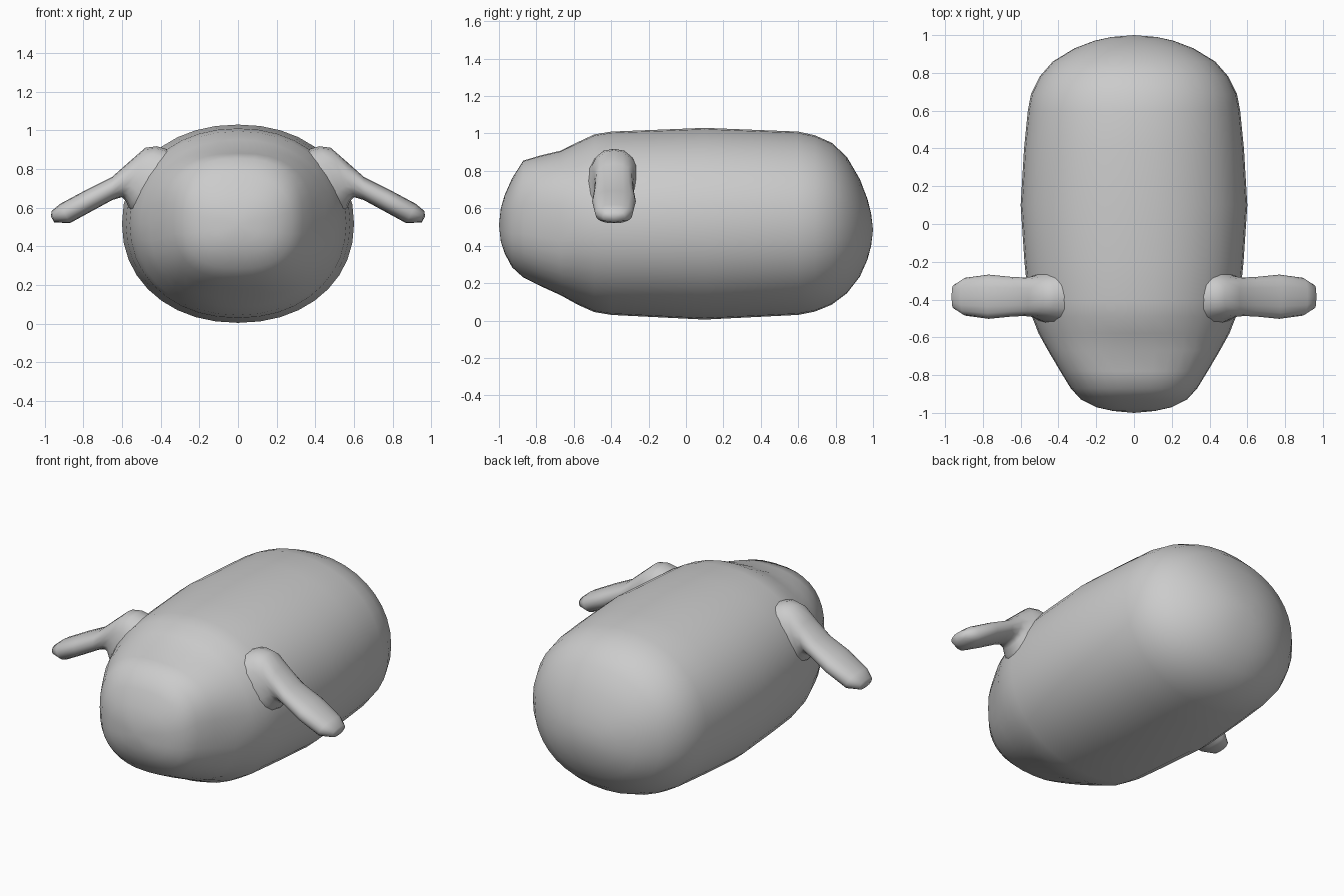
import bpy, bmesh, math
from mathutils import Vector

if "Cube" in bpy.data.objects:
    bpy.data.objects.remove(bpy.data.objects["Cube"])


def sgn_pow(v, e):
    return math.copysign(abs(v) ** e, v)


def loft(name, rings, cap_start=None, cap_end=None):
    """Skin a list of point rings; optional pole points close the ends."""
    bm = bmesh.new()
    loops = [[bm.verts.new(p) for p in r] for r in rings]
    n = len(loops[0])
    for a, b in zip(loops, loops[1:]):
        for i in range(n):
            j = (i + 1) % n
            bm.faces.new((a[i], a[j], b[j], b[i]))
    for pole, loop in ((cap_start, loops[0]), (cap_end, loops[-1])):
        if pole is not None:
            v = bm.verts.new(pole)
            for i in range(n):
                bm.faces.new((loop[i], loop[(i + 1) % n], v))
    bmesh.ops.recalc_face_normals(bm, faces=bm.faces)
    mesh = bpy.data.meshes.new(name)
    bm.to_mesh(mesh)
    bm.free()
    for p in mesh.polygons:
        p.use_smooth = True
    ob = bpy.data.objects.new(name, mesh)
    bpy.context.collection.objects.link(ob)
    return ob


# Body: y, half width, bottom z, top z
sections = [
    (-0.99, 0.11, 0.42, 0.60), (-0.97, 0.20, 0.36, 0.67),
    (-0.93, 0.28, 0.285, 0.76), (-0.87, 0.335, 0.23, 0.855),
    (-0.78, 0.39, 0.185, 0.882), (-0.67, 0.455, 0.135, 0.908),
    (-0.58, 0.505, 0.085, 0.953), (-0.49, 0.54, 0.045, 0.995),
    (-0.40, 0.56, 0.03, 1.01), (-0.20, 0.58, 0.02, 1.018),
    (0.10, 0.60, 0.005, 1.03), (0.40, 0.582, 0.02, 1.018),
    (0.60, 0.562, 0.03, 1.01), (0.69, 0.545, 0.048, 0.99),
    (0.78, 0.50, 0.085, 0.95), (0.86, 0.43, 0.145, 0.875),
    (0.93, 0.315, 0.235, 0.755), (0.97, 0.21, 0.325, 0.65),
    (0.99, 0.12, 0.40, 0.57),
]
SIDES = 36
body_rings = []
for y, w, lo, hi in sections:
    cz, h = (lo + hi) / 2, (hi - lo) / 2
    e = 2 / (2.5 if y < -0.6 else 2.12)
    body_rings.append([
        Vector((w * sgn_pow(math.cos(t), e), y, cz + h * sgn_pow(math.sin(t), e)))
        for t in (2 * math.pi * i / SIDES for i in range(SIDES))])
body = loft("body", body_rings, (0, -1, 0.51), (0, 1, 0.485))

# Ears: top (x, z), bottom (x, z), half width along y
ear_sections = [
    (0.34, 0.895, 0.53, 0.57, 0.15), (0.42, 0.918, 0.565, 0.60, 0.125),
    (0.48, 0.91, 0.58, 0.635, 0.108), (0.56, 0.84, 0.60, 0.655, 0.102),
    (0.65, 0.76, 0.65, 0.64, 0.105), (0.78, 0.695, 0.76, 0.58, 0.117),
    (0.92, 0.62, 0.87, 0.52, 0.10), (0.965, 0.582, 0.95, 0.525, 0.06),
]
ear_rings = []
for tx, tz, bx, bz, hw in ear_sections:
    top, bot = Vector((tx, -0.385, tz)), Vector((bx, -0.385, bz))
    mid, half = (top + bot) / 2, (top - bot) / 2
    ear_rings.append([
        mid + half * sgn_pow(math.sin(t), 0.85)
        + Vector((0, hw * sgn_pow(math.cos(t), 0.85), 0))
        for t in (2 * math.pi * i / 16 for i in range(16))])
ears = loft("ears", ear_rings, cap_end=(0.966, -0.385, 0.553))
mirror = ears.modifiers.new("mirror", 'MIRROR')
mirror.mirror_object = body
